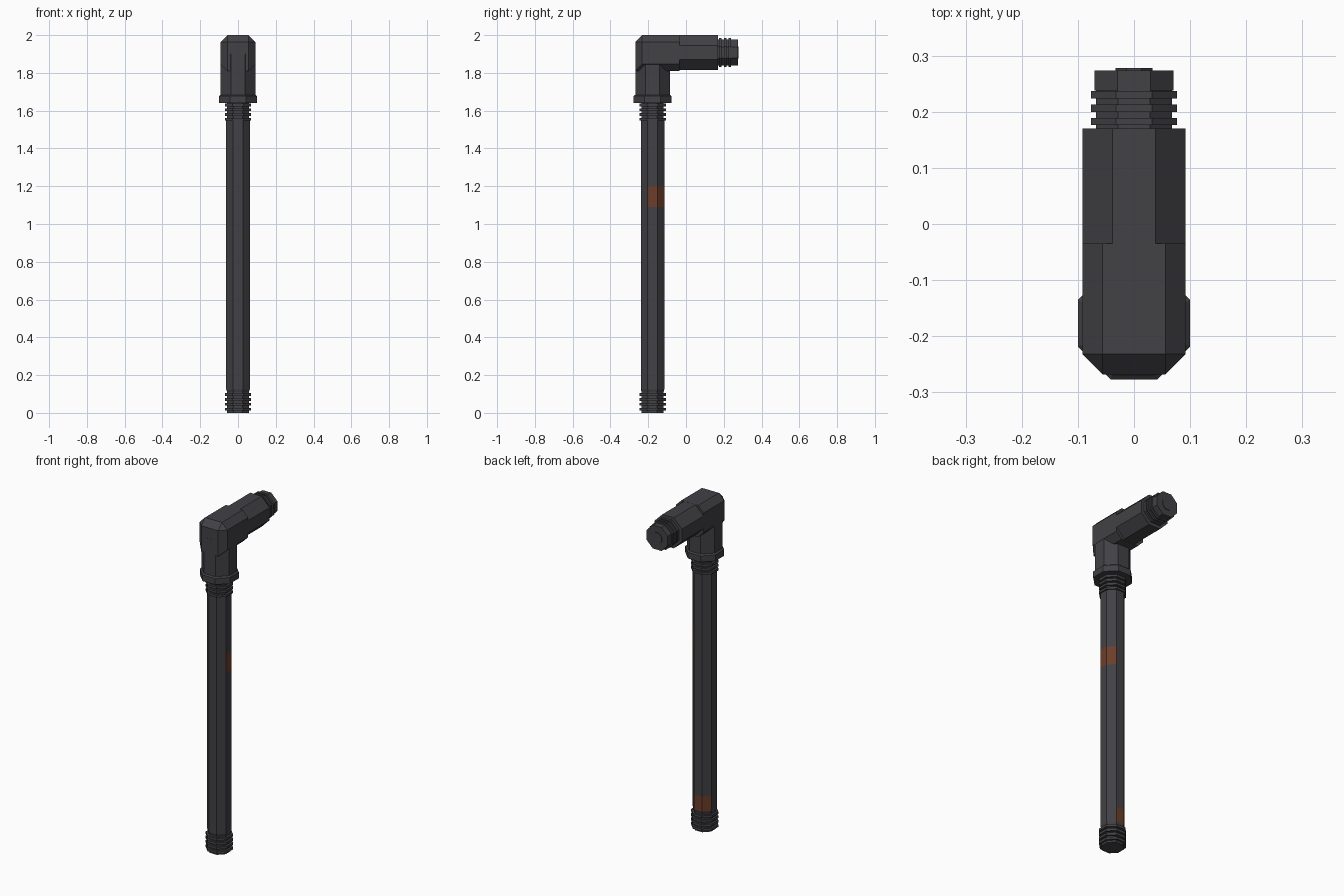
import bpy
import bmesh
import math

SIDES = 8
PIPE_Y = -0.177
ARM_Z = 1.908

cube = bpy.data.objects.get("Cube")
if cube:
    bpy.data.objects.remove(cube, do_unlink=True)


def make_material(name, color):
    mat = bpy.data.materials.new(name)
    mat.use_nodes = True
    mat.diffuse_color = color
    for node in mat.node_tree.nodes:
        if node.type == 'BSDF_PRINCIPLED':
            node.inputs["Base Color"].default_value = color
            node.inputs["Roughness"].default_value = 0.7
    return mat


dark_metal = make_material("dark metal", (0.054, 0.054, 0.061, 1))
rust = make_material("rust brown", (0.15, 0.047, 0.023, 1))


def finish(name, bm, location=(0, 0, 0), rotation=(0, 0, 0)):
    bmesh.ops.recalc_face_normals(bm, faces=bm.faces)
    mesh = bpy.data.meshes.new(name)
    bm.to_mesh(mesh)
    bm.free()
    mesh.materials.append(dark_metal)
    mesh.materials.append(rust)
    obj = bpy.data.objects.new(name, mesh)
    obj.location = location
    obj.rotation_euler = rotation
    bpy.context.collection.objects.link(obj)
    return obj


def octagon_lathe(name, profile, upright=True):
    """Stack octagons from (flat-to-centre radius, height) pairs, capped."""
    bm = bmesh.new()
    rings = []
    for radius, height in profile:
        corner = radius / math.cos(math.pi / SIDES)
        angles = [(i + 0.5) * math.tau / SIDES for i in range(SIDES)]
        rings.append([bm.verts.new((corner * math.cos(a), corner * math.sin(a), height))
                      for a in angles])
    for low, high in zip(rings, rings[1:]):
        for i in range(SIDES):
            j = (i + 1) % SIDES
            bm.faces.new((low[i], low[j], high[j], high[i]))
    bm.faces.new(rings[0])
    bm.faces.new(rings[-1])
    if upright:
        return finish(name, bm, (0, PIPE_Y, 0))
    return finish(name, bm, (0, 0, ARM_Z), (-math.pi / 2, 0, 0))


def thread_profile(start, pitch, count, core, crest):
    """Square-cut thread ridges separated by grooves."""
    points = []
    for i in range(count):
        h = start + i * pitch
        points += [(core, h), (crest, h), (crest, h + pitch * 0.55), (core, h + pitch * 0.55)]
    return points


# Long pipe with two rust patches, each on two neighbouring faces
pipe = octagon_lathe("pipe", [(0.058, 0.11), (0.0625, 0.125), (0.0625, 0.215),
                              (0.0625, 1.09), (0.0625, 1.2), (0.0625, 1.56)])
for face in pipe.data.polygons:
    angle = math.degrees(math.atan2(face.normal.y, face.normal.x))
    upper = 1.09 < face.center.z < 1.2 and -10 < angle < 55
    lower = 0.12 < face.center.z < 0.215 and 80 < angle < 145
    face.material_index = 1 if upper or lower else 0

# Threaded ends of the pipe
octagon_lathe("lower_thread", [(0.058, 0)] + thread_profile(0.012, 0.026, 4, 0.058, 0.07)
              + [(0.058, 0.12)])
octagon_lathe("upper_thread", [(0.058, 1.54)] + thread_profile(1.548, 0.025, 4, 0.058, 0.07)
              + [(0.058, 1.66)])

# Upright socket of the elbow with its lip
octagon_lathe("elbow_lip", [(0.1, 1.64), (0.1, 1.677), (0.092, 1.684), (0.08, 1.684)])
octagon_lathe("elbow_socket", [(0.0915, 1.67), (0.0915, 1.9)])

# Chamfered elbow block
bm = bmesh.new()
bmesh.ops.create_cube(bm, size=1)
low, high = (-0.092, -0.268, 1.81), (0.092, -0.035, 2.0)
for v in bm.verts:
    v.co = [high[k] if v.co[k] > 0 else low[k] for k in range(3)]
chamfered = []
for e in bm.edges:
    a, b = e.verts[0].co, e.verts[1].co
    at_back = min(a.y, b.y) > -0.1
    front_bottom = max(a.y, b.y) < -0.1 and max(a.z, b.z) < 1.9
    if not at_back and not front_bottom:
        chamfered.append(e)
bmesh.ops.bevel(bm, geom=chamfered, offset=0.036, segments=1, affect='EDGES')
finish("elbow_block", bm)

# Horizontal arm, its thread, collar and end disc
octagon_lathe("arm", [(0.0915, -0.055), (0.0915, 0.17)], upright=False)
octagon_lathe("arm_thread", [(0.068, 0.16)] + thread_profile(0.176, 0.024, 3, 0.068, 0.077)
              + [(0.068, 0.245)], upright=False)
octagon_lathe("arm_collar", [(0.07, 0.238), (0.07, 0.274)], upright=False)
octagon_lathe("arm_end_disc", [(0.033, 0.27), (0.033, 0.278)], upright=False)
